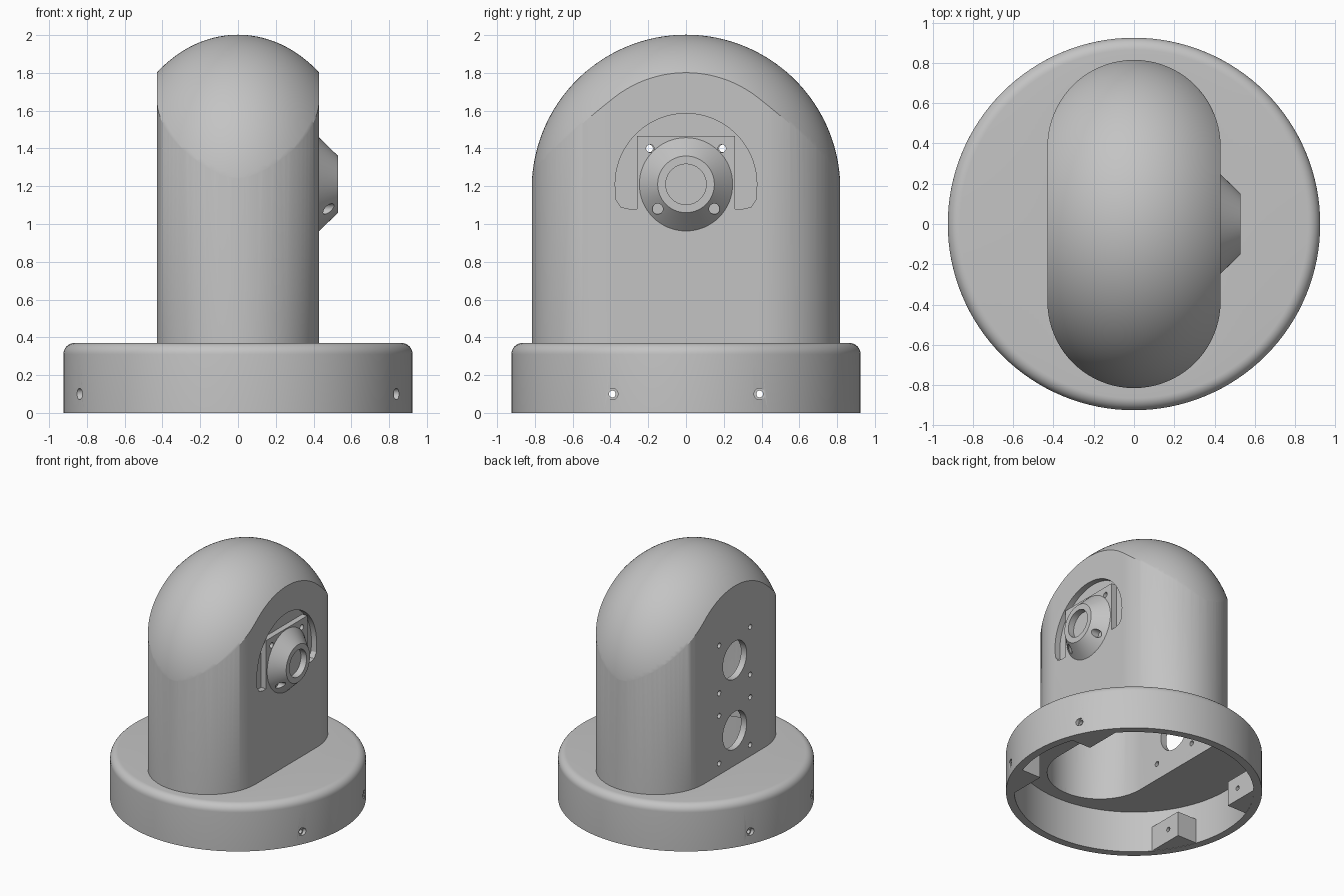
import bpy, bmesh
from math import pi, sin, cos, sqrt, asin, radians
from mathutils import Matrix, Vector

if "Cube" in bpy.data.objects:
    bpy.data.objects.remove(bpy.data.objects["Cube"], do_unlink=True)

GREY = 0.55
mat = bpy.data.materials.new("plain grey")
mat.use_nodes = True
mat.diffuse_color = (GREY, GREY, GREY, 1)
shader = mat.node_tree.nodes["Principled BSDF"]
shader.inputs["Base Color"].default_value = (GREY, GREY, GREY, 1)
shader.inputs["Roughness"].default_value = 0.6


def finish(name, bm):
    bmesh.ops.remove_doubles(bm, verts=bm.verts, dist=1e-5)
    bmesh.ops.recalc_face_normals(bm, faces=bm.faces)
    mesh = bpy.data.meshes.new(name)
    bm.to_mesh(mesh)
    bm.free()
    mesh.materials.append(mat)
    obj = bpy.data.objects.new(name, mesh)
    bpy.context.collection.objects.link(obj)
    return obj


def prism(name, outline, axis, start, end):
    """Extrude an outline: (x, y) along z, or (y, z) along x."""
    bm = bmesh.new()
    place = (lambda a, b: (a, b, start)) if axis == "z" else (lambda a, b: (start, a, b))
    face = bm.faces.new([bm.verts.new(place(a, b)) for a, b in outline])
    side = bmesh.ops.extrude_face_region(bm, geom=[face])
    shift = Vector((0, 0, end - start) if axis == "z" else (end - start, 0, 0))
    bmesh.ops.translate(bm, vec=shift, verts=[v for v in side["geom"] if isinstance(v, bmesh.types.BMVert)])
    return finish(name, bm)


def lathe(name, profile, steps=128, matrix=Matrix()):
    bm = bmesh.new()
    verts = [bm.verts.new((r, 0, z)) for r, z in profile]
    edges = [bm.edges.new(pair) for pair in zip(verts, verts[1:])]
    bmesh.ops.spin(bm, geom=verts + edges, cent=(0, 0, 0), axis=(0, 0, 1), angle=2 * pi, steps=steps)
    bmesh.ops.transform(bm, matrix=matrix, verts=bm.verts)
    return finish(name, bm)


def arc(cx, cy, r, a0, a1, n):
    return [(cx + r * cos(radians(a0 + (a1 - a0) * i / n)),
             cy + r * sin(radians(a0 + (a1 - a0) * i / n))) for i in range(n + 1)]


def boolean(obj, tool, operation="DIFFERENCE", keep=False):
    mod = obj.modifiers.new("cut", "BOOLEAN")
    mod.operation = operation
    mod.solver = "EXACT"
    mod.object = tool
    bpy.context.view_layer.objects.active = obj
    bpy.ops.object.modifier_apply(modifier=mod.name)
    if not keep:
        bpy.data.objects.remove(tool, do_unlink=True)


def drill(objs, y, z, r, x0, x1):
    tool = prism("drill", arc(y, z, r, 0, 360, 32)[:-1], "x", x0, x1)
    for obj in objs:
        boolean(obj, tool, keep=True)
    bpy.data.objects.remove(tool, do_unlink=True)


def domed_block(name, inset, bottom):
    """Round-ended column trimmed by an ellipsoid dome."""
    r, c = 0.43 - inset, 0.385
    outline = arc(0, c, r, 0, 180, 40) + arc(0, -c, r, 180, 360, 40)
    block = prism(name, outline, "z", bottom, 2.2)
    b, a = 0.817 - inset, 0.655 - inset
    profile = [(0, -1), (b, -1)] + [(p, q + 1.185) for p, q in arc(0, 0, b, 0, 90, 40)]
    profile[-1] = (0, 1.185 + b)
    dome = lathe("dome_trim", profile, 128, Matrix.Diagonal((a / b, 1, 1, 1)))
    boolean(block, dome, "INTERSECT")
    return block


# Hollow column and round base
WALL = 0.05
body = domed_block("domed_body", 0, 0.35)
base = lathe("round_base", [(0, 0.33), (0.865, 0.33), (0.865, 0), (0.925, 0)]
             + arc(0.865, 0.31, 0.06, 0, 90, 8) + [(0, 0.37)])
cavity = domed_block("cavity", WALL, 0.2)
boolean(body, cavity, keep=True)
boolean(base, cavity)

# Arched pocket on the left face, backed by a pad inside
HUB = 1.21
right_half = [(0.26, HUB + 0.255), (0.26, 1.08), (0.30, 1.08), (0.345, 1.09), (0.372, 1.13)]
pocket = right_half + arc(0, HUB, 0.375, 0, 180, 48) + [(-y, z) for y, z in reversed(right_half)]
boolean(body, prism("pocket", pocket, "x", 0.37, 0.6))
pad = prism("pocket_backing", [(-0.38, 1.05), (0.38, 1.05), (0.38, 1.6), (-0.38, 1.6)], "x", 0.35, 0.385)

# Conical hub with a blind bore
turn = Matrix.Translation((0.43, 0, HUB)) @ Matrix.Rotation(pi / 2, 4, "Y")
hub = lathe("conical_hub", [(0, -0.01), (0.247, -0.01), (0.247, 0), (0.15, 0.1),
                            (0.107, 0.1), (0.107, 0.05), (0, 0.05)], 64, turn)

# Screw holes around the hub
for side in (-1, 1):
    drill([body, pad], side * 0.19, HUB + 0.19, 0.021, 0.3, 0.6)
    drill([hub], side * 0.15, HUB - 0.13, 0.028, 0.44, 0.7)

# Two round openings on the right face, each with four screw holes
for z in (HUB, 0.65):
    drill([body], 0, z, 0.15, -0.6, -0.3)
    for dy in (-0.195, 0.195):
        for dz in (-0.19, 0.19):
            drill([body], dy, z + dz, 0.02, -0.6, -0.3)

# Screw bosses inside the base rim, with countersunk holes through the wall
parts = [body, base, pad, hub]
RIM, FACE, EDGE = 0.88, 0.65, 0.28
low = asin(EDGE / RIM) * 180 / pi
high = 90 - asin(FACE / RIM) * 180 / pi
outline = [(FACE, EDGE)] + arc(0, 0, RIM, low, high, 10)
for sx, xname in ((1, "left"), (-1, "right")):
    for sy, yname in ((1, "back"), (-1, "front")):
        boss = prism(f"{yname}_{xname}_screw_boss", [(sx * x, sy * y) for x, y in outline], "z", 0.002, 0.2)
        drill([boss, base], sy * 0.39, 0.1, 0.018, sx * 0.5, sx * 1.0)
        drill([boss, base], sy * 0.39, 0.1, 0.03, sx * 0.825, sx * 1.0)
        parts.append(boss)

# Smooth curved walls, keep sharp edges
bpy.ops.object.select_all(action="DESELECT")
for obj in parts:
    obj.select_set(True)
bpy.context.view_layer.objects.active = body
bpy.ops.object.shade_smooth_by_angle(angle=radians(30))
